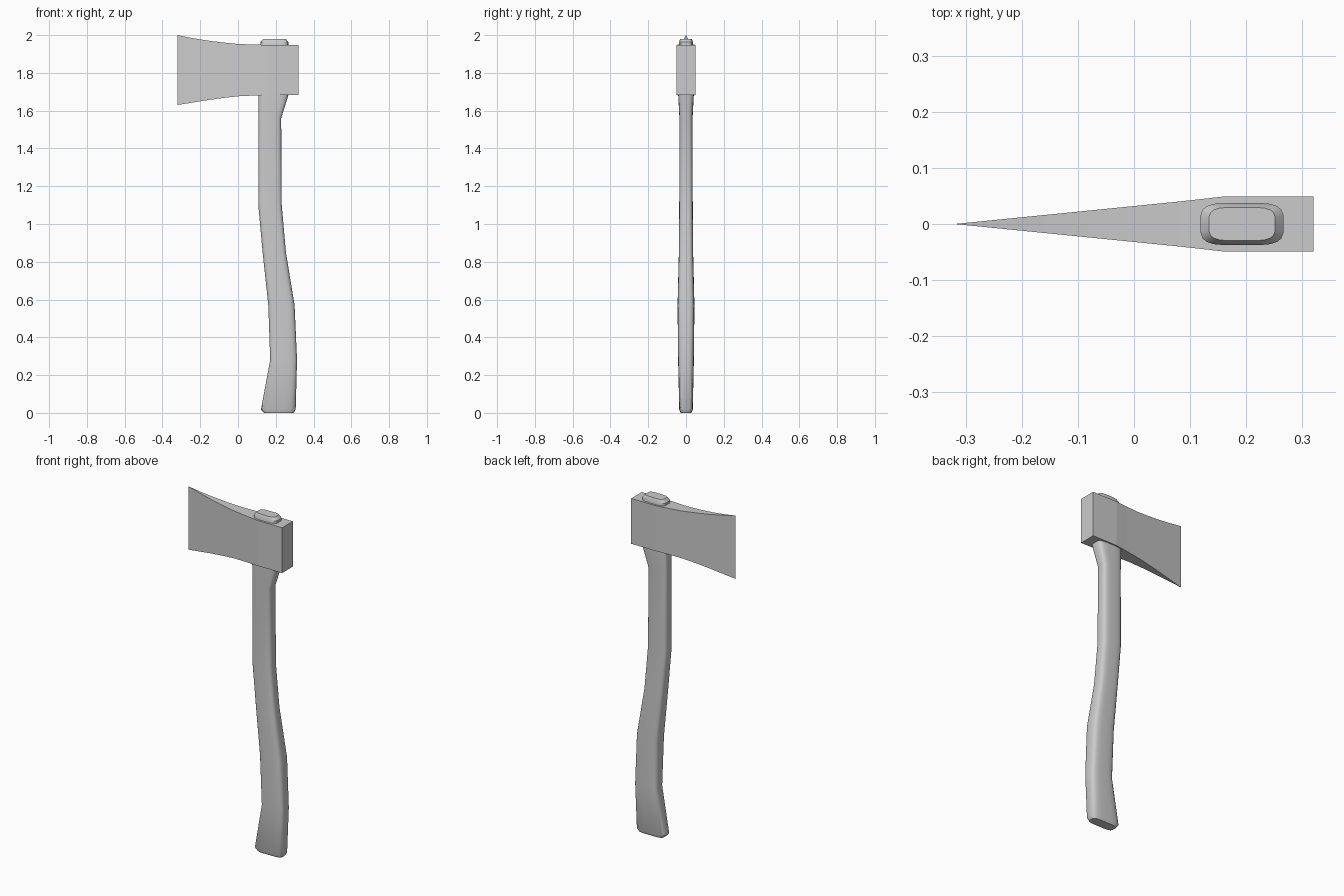
import bpy, bmesh, math

if "Cube" in bpy.data.objects:
    bpy.data.objects.remove(bpy.data.objects["Cube"])


def make_object(name, bm):
    bmesh.ops.recalc_face_normals(bm, faces=bm.faces)
    mesh = bpy.data.meshes.new(name)
    bm.to_mesh(mesh)
    bm.free()
    obj = bpy.data.objects.new(name, mesh)
    bpy.context.collection.objects.link(obj)
    return obj


def loft(name, rings):
    """Skin a list of equal-length closed rings and cap both ends."""
    bm = bmesh.new()
    loops = [[bm.verts.new(p) for p in ring] for ring in rings]
    n = len(loops[0])
    for a, b in zip(loops, loops[1:]):
        for i in range(n):
            j = (i + 1) % n
            bm.faces.new((a[i], a[j], b[j], b[i]))
    bm.faces.new(loops[0][::-1])
    bm.faces.new(loops[-1])
    # collapse the zero-width cutting edge, if any
    bmesh.ops.remove_doubles(bm, verts=bm.verts, dist=0.0001)
    return make_object(name, bm)


def section(z, x0, x1, hy, power=0.5, n=20):
    """Rounded-rectangle cross-section of the handle."""
    cx, hx, ring = (x0 + x1) / 2, (x1 - x0) / 2, []
    for i in range(n):
        a = 2 * math.pi * (i + 0.5) / n
        c, s = math.cos(a), math.sin(a)
        ring.append((cx + hx * math.copysign(abs(c) ** power, c),
                     hy * math.copysign(abs(s) ** power, s), z))
    return ring


def shade(obj, angle):
    bpy.ops.object.select_all(action='DESELECT')
    obj.select_set(True)
    bpy.context.view_layer.objects.active = obj
    bpy.ops.object.shade_smooth_by_angle(angle=math.radians(angle))


# Head: wedge blade flaring to the cutting edge (x, bottom z, top z, half width)
head_stations = [
    (-0.32, 1.630, 2.000, 0.0), (-0.24, 1.643, 1.984, 0.008),
    (-0.16, 1.656, 1.971, 0.016), (-0.08, 1.667, 1.961, 0.024),
    (0.00, 1.676, 1.953, 0.032), (0.08, 1.680, 1.950, 0.040),
    (0.16, 1.683, 1.948, 0.049), (0.32, 1.683, 1.948, 0.049),
]
head = loft("axe_head", [[(x, -w, lo), (x, w, lo), (x, w, hi), (x, -w, hi)]
                         for x, lo, hi, w in head_stations])

# Handle: curved grip running through the head (z, x min, x max, half width)
handle_stations = [
    (0.00, 0.137, 0.295, 0.029), (0.018, 0.121, 0.306, 0.036),
    (0.28, 0.170, 0.313, 0.042), (0.57, 0.160, 0.300, 0.045),
    (0.85, 0.130, 0.254, 0.038), (1.10, 0.107, 0.232, 0.036),
    (1.56, 0.107, 0.229, 0.035), (1.69, 0.107, 0.270, 0.042),
    (1.93, 0.118, 0.267, 0.038), (1.963, 0.118, 0.267, 0.038),
    (1.980, 0.133, 0.252, 0.030),
]
handle = loft("handle", [section(*s) for s in handle_stations])
shade(handle, 30)
